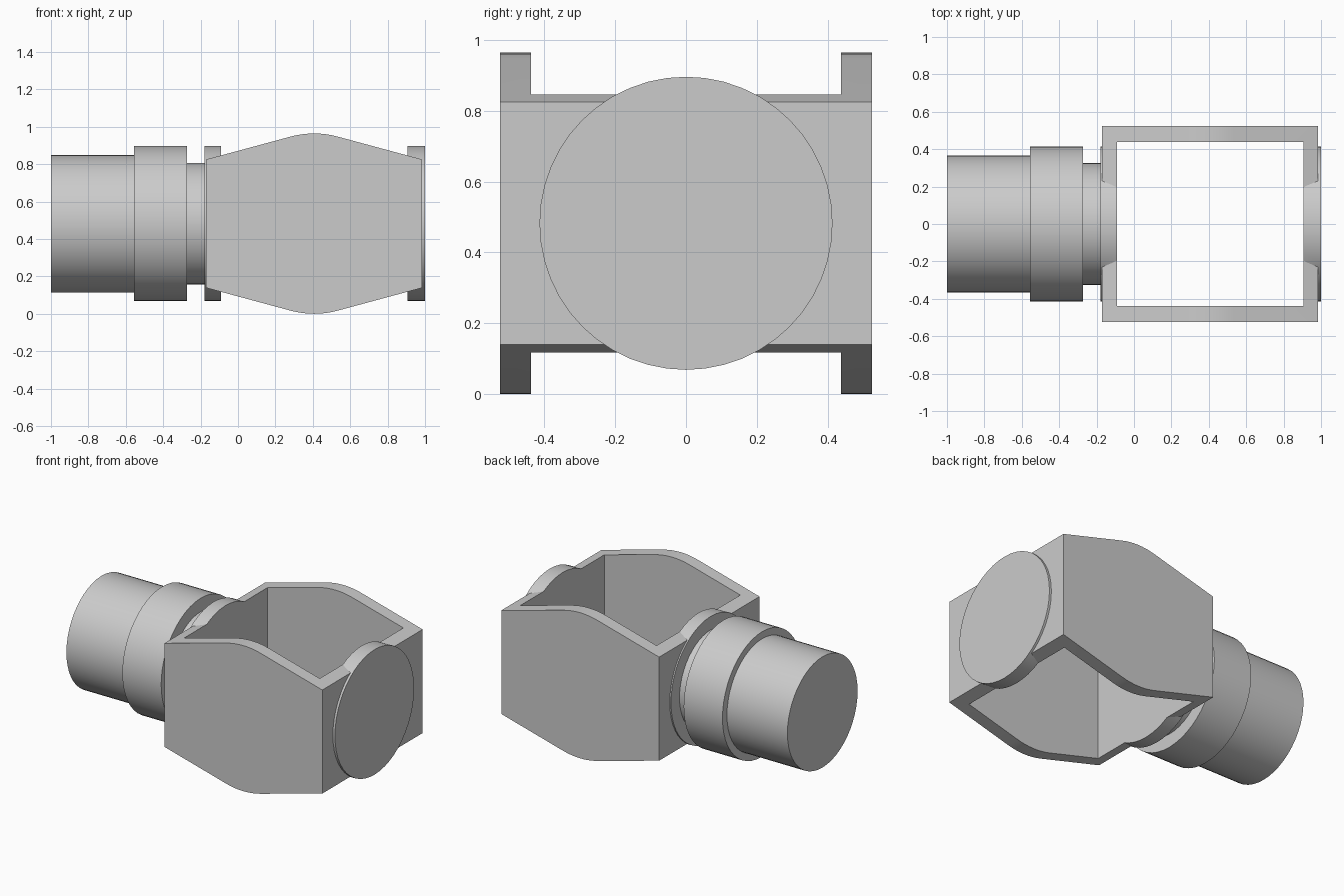
import bpy, bmesh, math
from mathutils import Matrix

cube = bpy.data.objects.get("Cube")
if cube:
    bpy.data.objects.remove(cube)

MID_Z = 0.482       # height of the shared axis
FRAME_X = 0.407     # centre of the box frame
HALF_X = 0.578
HALF_Y = 0.525

grey = bpy.data.materials.new("plain grey")
grey.use_nodes = True
grey.diffuse_color = (0.6, 0.6, 0.6, 1)
grey.node_tree.nodes["Principled BSDF"].inputs["Base Color"].default_value = (0.6, 0.6, 0.6, 1)


def make_object(name, bm):
    bmesh.ops.recalc_face_normals(bm, faces=bm.faces)
    mesh = bpy.data.meshes.new(name)
    bm.to_mesh(mesh)
    bm.free()
    mesh.materials.append(grey)
    obj = bpy.data.objects.new(name, mesh)
    bpy.context.collection.objects.link(obj)
    return obj


def activate(obj):
    bpy.ops.object.select_all(action='DESELECT')
    obj.select_set(True)
    bpy.context.view_layer.objects.active = obj


def smooth(obj):
    activate(obj)
    bpy.ops.object.shade_smooth_by_angle(angle=math.radians(30))


def lathe(name, profile, segments=48):
    """Spin (x, radius) points about the shared x axis, with closed ends."""
    bm = bmesh.new()
    rings = []
    for x, r in profile:
        angles = [2 * math.pi * i / segments for i in range(segments)]
        rings.append([bm.verts.new((x, r * math.cos(a), MID_Z + r * math.sin(a))) for a in angles])
    for a, b in zip(rings, rings[1:]):
        for i in range(segments):
            j = (i + 1) % segments
            bm.faces.new((a[i], a[j], b[j], b[i]))
    bm.faces.new(rings[0])
    bm.faces.new(rings[-1])
    return make_object(name, bm)


def boolean(target, tool, operation):
    mod = target.modifiers.new(operation.lower(), 'BOOLEAN')
    mod.operation = operation
    mod.solver = 'EXACT'
    mod.object = tool
    activate(target)
    bpy.ops.object.modifier_apply(modifier=mod.name)
    bpy.data.objects.remove(tool)


# Box frame: shallow gabled profile with a rounded ridge, above and below
slope, radius, peak = math.radians(15), 0.48, 0.482
top = [(-HALF_X, 0.343)]
for i in range(9):
    a = slope * (i / 4 - 1)
    top.append((radius * math.sin(a), peak - radius * (1 - math.cos(a))))
top.append((HALF_X, 0.343))
outline = top + [(x, -z) for x, z in reversed(top)]

bm = bmesh.new()
side = bm.faces.new([bm.verts.new((FRAME_X + x, -HALF_Y, MID_Z + z)) for x, z in outline])
grown = bmesh.ops.extrude_face_region(bm, geom=[side])["geom"]
bmesh.ops.translate(bm, vec=(0, 2 * HALF_Y, 0),
                    verts=[v for v in grown if isinstance(v, bmesh.types.BMVert)])
frame = make_object("box_frame", bm)

# Round end bosses set through the two end walls
boolean(frame, lathe("right_boss", [(-0.18, 0.414), (-0.05, 0.414)]), 'UNION')
boolean(frame, lathe("left_boss", [(0.86, 0.414), (1.0, 0.414)]), 'UNION')

# Open the frame from top to bottom
bm = bmesh.new()
bmesh.ops.create_cube(bm, size=1, matrix=Matrix.Translation((FRAME_X, 0, MID_Z))
                      @ Matrix.Diagonal((0.996, 0.876, 2, 1)))
opening = make_object("opening_cutter", bm)
opening.hide_render = True
boolean(frame, opening, 'DIFFERENCE')
smooth(frame)

# Stepped spindle: shaft, collar and narrow neck
spindle = lathe("stepped_spindle", [
    (-1.0, 0.367), (-0.557, 0.367), (-0.557, 0.414),
    (-0.273, 0.414), (-0.273, 0.325), (-0.175, 0.325)])
smooth(spindle)
